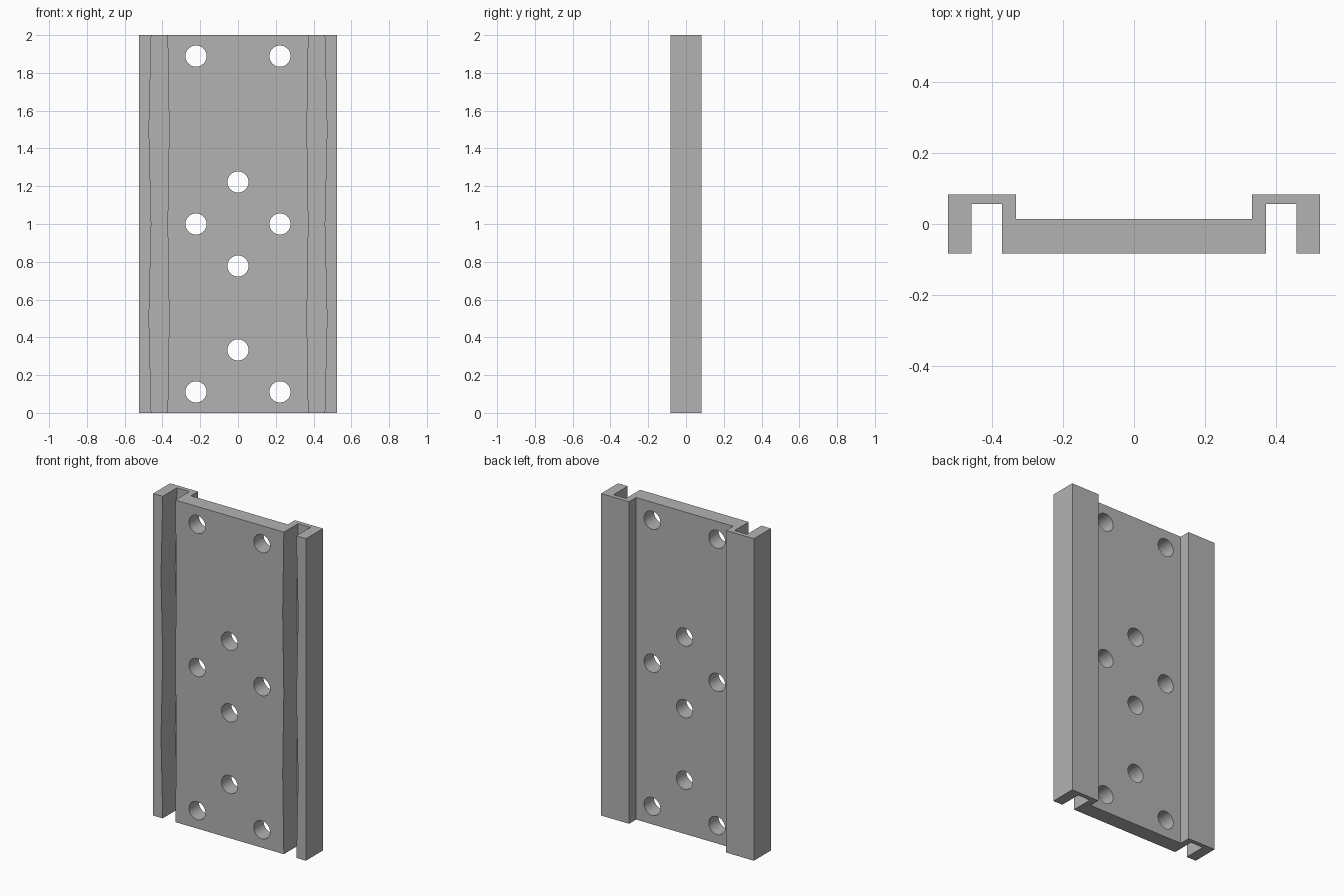
import bpy
import bmesh
import math

cube = bpy.data.objects.get("Cube")
if cube:
    bpy.data.objects.remove(cube, do_unlink=True)

HEIGHT = 2.0
FRONT, BACK = -0.083, 0.083
PLATE_BACK, SLOT_FLOOR = 0.014, 0.056
OUTER, LIP = 0.525, 0.333
SLOT_OUT, SLOT_IN = 0.459, 0.373
PITCH = HEIGHT / 9
HOLE_RADIUS = 0.056

grey = bpy.data.materials.new("plain grey")
grey.use_nodes = True
colour = (0.45, 0.45, 0.45, 1)
grey.diffuse_color = colour
grey.node_tree.nodes["Principled BSDF"].inputs["Base Color"].default_value = colour


def make_object(name, bm):
    bmesh.ops.recalc_face_normals(bm, faces=bm.faces)
    mesh = bpy.data.meshes.new(name)
    bm.to_mesh(mesh)
    bm.free()
    mesh.materials.append(grey)
    obj = bpy.data.objects.new(name, mesh)
    bpy.context.collection.objects.link(obj)
    return obj


def section(z):
    """Plan outline at height z; the slots swell twice along the length."""
    swell = 0.5 - 0.5 * math.cos(2 * math.pi * z)
    out, inn = SLOT_OUT + 0.012 * swell, SLOT_IN - 0.008 * swell
    half = [(inn, FRONT), (inn, SLOT_FLOOR), (out, SLOT_FLOOR), (out, FRONT),
            (OUTER, FRONT), (OUTER, BACK), (LIP, BACK), (LIP, PLATE_BACK)]
    return half + [(-x, y) for x, y in reversed(half)]


# Channelled plate lofted from plan outlines
bm = bmesh.new()
steps = 8
rings = []
for i in range(steps + 1):
    z = HEIGHT * i / steps
    rings.append([bm.verts.new((x, y, z)) for x, y in section(z)])
count = len(rings[0])
for low, high in zip(rings, rings[1:]):
    for i in range(count):
        j = (i + 1) % count
        bm.faces.new((low[i], low[j], high[j], high[i]))
bm.faces.new(rings[0])
bm.faces.new(rings[-1])
bmesh.ops.recalc_face_normals(bm, faces=bm.faces)
# Merge the flat strips back into whole faces
bmesh.ops.dissolve_limit(bm, angle_limit=math.radians(0.1),
                         verts=bm.verts, edges=bm.edges)
plate = make_object("channelled_plate", bm)

# Drill for the bolt holes
bm = bmesh.new()
centres = [(s * PITCH, HEIGHT / 2 + k * 4 * PITCH) for s in (-1, 1) for k in (-1, 0, 1)]
centres += [(0, HEIGHT / 2 + k * PITCH) for k in (-3, -1, 1, 3)]
for x, z in centres:
    made = bmesh.ops.create_cone(bm, cap_ends=True, segments=48, depth=0.5,
                                 radius1=HOLE_RADIUS, radius2=HOLE_RADIUS)
    for v in made["verts"]:
        v.co = (v.co.x + x, v.co.z, v.co.y + z)
drill = make_object("hole_cutter", bm)
drill.hide_render = True

cut = plate.modifiers.new("bolt holes", "BOOLEAN")
cut.operation = "DIFFERENCE"
cut.solver = "EXACT"
cut.object = drill

bpy.ops.object.select_all(action="DESELECT")
bpy.context.view_layer.objects.active = plate
plate.select_set(True)
bpy.ops.object.modifier_apply(modifier=cut.name)
bpy.data.objects.remove(drill, do_unlink=True)
bpy.ops.object.shade_smooth_by_angle(angle=math.radians(25))
